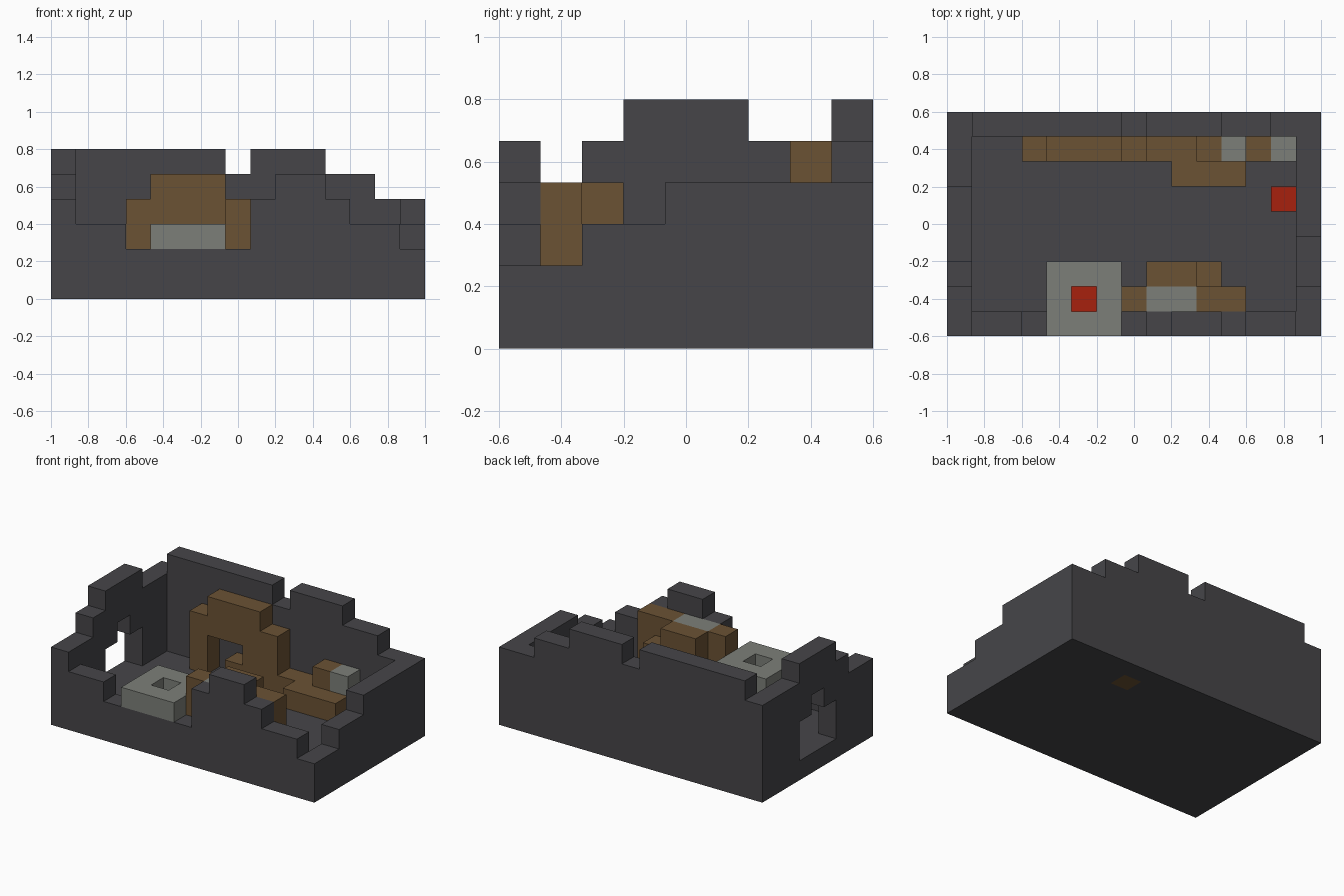
import bpy, bmesh
from mathutils import Vector

if "Cube" in bpy.data.objects:
    bpy.data.objects.remove(bpy.data.objects["Cube"], do_unlink=True)

NX, NY = 15, 9
U = 2 / NX
ORIGIN = Vector((-NX * U / 2, -NY * U / 2, 0))


def material(name, rgb):
    m = bpy.data.materials.new(name)
    m.use_nodes = True
    m.diffuse_color = (*rgb, 1)
    m.node_tree.nodes["Principled BSDF"].inputs["Base Color"].default_value = (*rgb, 1)
    return m


STONE = material("dark stone", (0.061, 0.060, 0.066))
WOOD = material("brown wood", (0.147, 0.084, 0.034))
ASH = material("pale grey", (0.202, 0.212, 0.191))
EMBER = material("ember red", (0.386, 0.015, 0.004))


def box(xs, ys, zs):
    """Grid cells of a block; each range is (first, end)."""
    return {(i, j, k) for i in range(*xs) for j in range(*ys) for k in range(*zs)}


def wall(heights, along_x, row):
    """One cell thick wall with a stepped top."""
    return {(n, row, k) if along_x else (row, n, k)
            for n, h in enumerate(heights) for k in range(h)}


parts = {}
taken = set()


def part(name, cells, mat):
    cells = cells - taken
    taken.update(cells)
    parts[name] = (cells, mat)


# Wooden post set into the floor, and its low shelf
part("corner_post", box((10, 11), (7, 8), (0, 3)), WOOD)

# Ruined walls with broken tops
part("front_wall", wall([4, 3, 3, 2, 2, 2, 2, 2, 4, 5, 5, 4, 3, 3, 2], True, 0), STONE)
part("back_wall", wall([5] + [6] * 6 + [5] + [6] * 3 + [5, 5, 4, 4], True, NY - 1), STONE)
window = box((0, 1), (3, 6), (1, 3)) | {(0, 4, 3)}
part("left_wall", wall([4, 4, 5, 6, 6, 6, 5, 5, 5], False, 0) - window, STONE)
part("right_wall", wall([2, 2, 3, 3, 4, 4, 4, 4, 4], False, NX - 1), STONE)
part("floor", box((1, NX - 1), (1, NY - 1), (0, 1)), STONE)

# Hearth block with embers in its well
part("hearth_embers", {(5, 1, 1)}, EMBER)
part("hearth", box((4, 7), (0, 3), (1, 3)) - {(5, 1, 2)}, ASH)

# Broken wooden arch against the back wall
arch = box((4, 7), (7, 8), (1, 5)) | box((3, 8), (7, 8), (1, 4))
part("back_arch", arch - box((4, 6), (7, 8), (1, 3)) | {(5, 7, 1)}, WOOD)

# Low bench along the back
part("back_bench", box((8, 10), (7, 8), (1, 2)) | box((9, 12), (6, 7), (1, 2))
     | {(12, 7, 1)}, WOOD)
part("bench_stones", {(11, 7, 1), (11, 7, 2), (13, 7, 1)}, ASH)

# Counter behind the front wall
part("counter_top", box((8, 10), (1, 2), (3, 4)), ASH)
part("counter", box((7, 12), (1, 2), (1, 4)) | box((8, 10), (2, 3), (1, 4))
     | box((10, 11), (2, 3), (1, 3)), WOOD)

# Loose ember beside the right wall
part("floor_ember", {(13, 5, 1)}, EMBER)


def build(name, cells, mat):
    bm = bmesh.new()
    for c in sorted(cells):
        for axis in range(3):
            for side in (0, 1):
                step = [0, 0, 0]
                step[axis] = 2 * side - 1
                if tuple(a + b for a, b in zip(c, step)) in taken:
                    continue
                # Exposed square on this side of the cell
                a, b = (axis + 1) % 3, (axis + 2) % 3
                verts = []
                for s, t in ((0, 0), (1, 0), (1, 1), (0, 1)):
                    p = Vector(c)
                    p[axis] += side
                    p[a] += s
                    p[b] += t
                    verts.append(bm.verts.new(ORIGIN + p * U))
                bm.faces.new(verts if side else verts[::-1])
    bmesh.ops.remove_doubles(bm, verts=bm.verts, dist=U / 100)
    bmesh.ops.dissolve_limit(bm, angle_limit=0.01, verts=bm.verts, edges=bm.edges)
    mesh = bpy.data.meshes.new(name)
    bm.to_mesh(mesh)
    bm.free()
    mesh.materials.append(mat)
    bpy.context.collection.objects.link(bpy.data.objects.new(name, mesh))


for name, (cells, mat) in parts.items():
    build(name, cells, mat)
